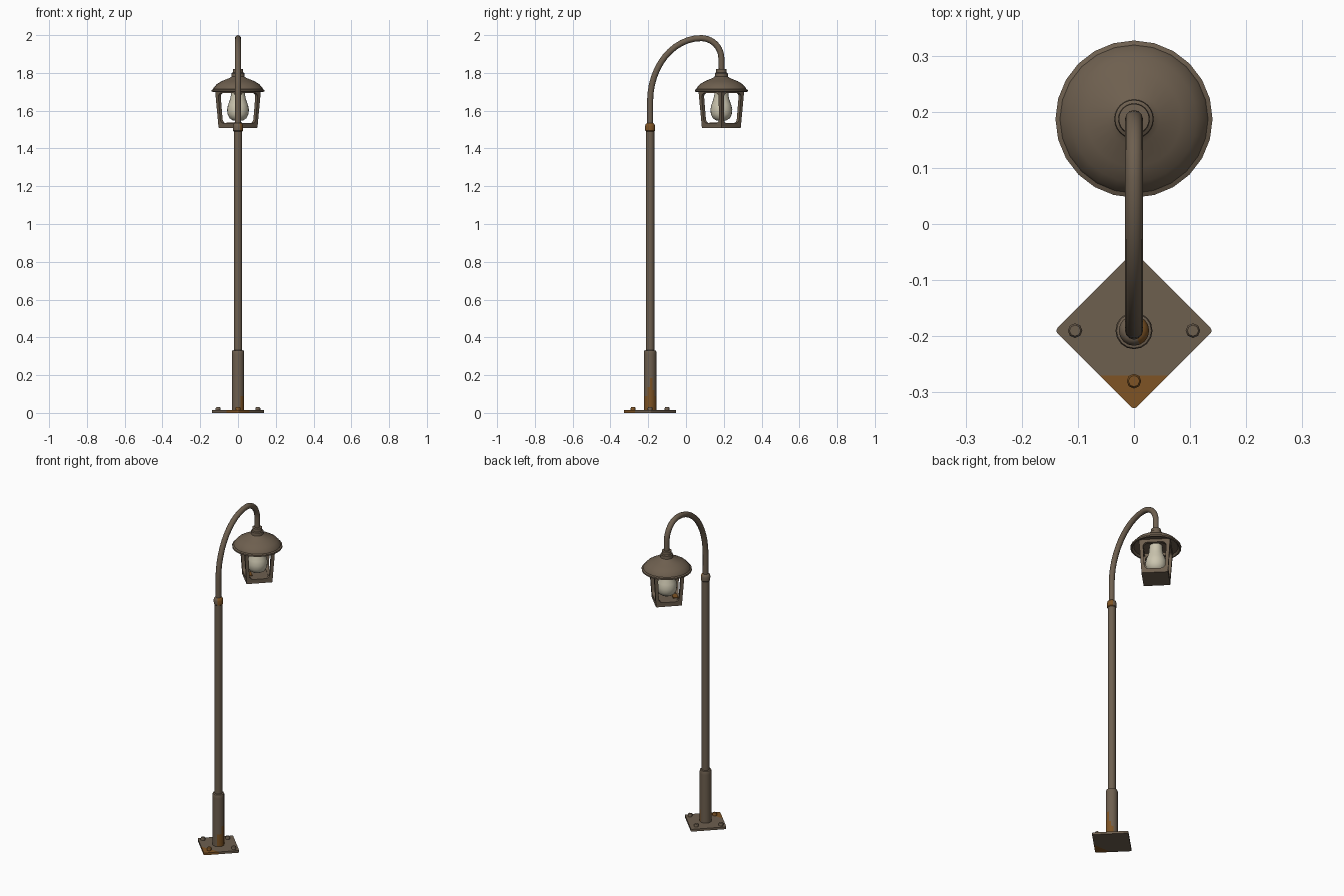
import bpy, bmesh, math
from mathutils import Matrix, Vector

if "Cube" in bpy.data.objects:
    bpy.data.objects.remove(bpy.data.objects["Cube"])


def mat(name, c):
    m = bpy.data.materials.new(name)
    m.diffuse_color = (*c, 1)
    m.use_nodes = True
    m.node_tree.nodes["Principled BSDF"].inputs["Base Color"].default_value = m.diffuse_color
    return m


BROWN = mat("brown_metal", (0.155, 0.115, 0.078))
RUST = mat("rust", (0.21, 0.088, 0.018))
CREAM = mat("cream_glass", (0.60, 0.56, 0.43))
PY, LY = -0.19, 0.187      # pole and lamp axis positions in y


def finish(bm, name, mats=(BROWN,), rule=None, smooth=40):
    bmesh.ops.recalc_face_normals(bm, faces=bm.faces)
    if rule:
        for f in bm.faces:
            f.material_index = 1 if rule(f.calc_center_median(), f.normal) else 0
    me = bpy.data.meshes.new(name)
    bm.to_mesh(me)
    bm.free()
    ob = bpy.data.objects.new(name, me)
    bpy.context.collection.objects.link(ob)
    for m in mats:
        me.materials.append(m)
    bpy.ops.object.select_all(action='DESELECT')
    ob.select_set(True)
    bpy.context.view_layer.objects.active = ob
    bpy.ops.object.shade_smooth_by_angle(angle=math.radians(smooth))
    return ob


def lathe(name, profile, y, n=16, x=0, **kw):
    bm = bmesh.new()
    rings = []
    for r, z in profile:
        rings.append([bm.verts.new((x + r * math.cos(2 * math.pi * i / n),
                                    y + r * math.sin(2 * math.pi * i / n), z)) for i in range(n)])
    for a, b in zip(rings, rings[1:]):
        for i in range(n):
            j = (i + 1) % n
            bm.faces.new((a[i], a[j], b[j], b[i]))
    bm.faces.new(rings[0])
    bm.faces.new(rings[-1])
    return finish(bm, name, **kw)


def diamond_plate(name, half, z0, z1, y, bevel, cut=None, **kw):
    # square plate turned 45 degrees, with softened corners
    bm = bmesh.new()
    bmesh.ops.create_cube(bm, size=1, matrix=Matrix.Translation((0, y, (z0 + z1) / 2))
                          @ Matrix.Rotation(math.pi / 4, 4, 'Z')
                          @ Matrix.Diagonal((2 * half, 2 * half, z1 - z0, 1)))
    edges = [e for e in bm.edges if abs(e.verts[0].co.z - e.verts[1].co.z) > 0.5 * (z1 - z0)]
    bmesh.ops.bevel(bm, geom=edges, offset=bevel, segments=3, profile=0.5, affect='EDGES')
    if cut:
        bmesh.ops.bisect_plane(bm, geom=bm.verts[:] + bm.edges[:] + bm.faces[:],
                               plane_co=(0, cut, 0), plane_no=(0, 1, 0))
    return finish(bm, name, **kw)


# base plate with rusty front corner, and four bolts
diamond_plate("base_plate", 0.1, 0.0, 0.014, PY, 0.008, cut=-0.27,
              mats=(BROWN, RUST), rule=lambda c, n: c.y < -0.27)
for k in range(4):
    a = k * math.pi / 2
    d = 0.105 if k % 2 == 0 else 0.09
    lathe("bolt_%d" % k, [(0.013, 0.01), (0.013, 0.026), (0.010, 0.03)],
          PY + d * math.sin(a), n=8, x=d * math.cos(a), mats=(RUST if k == 3 else BROWN,))

# lower sleeve, rust stain low on the right side
rows = [(0.033, 0.012 + 0.0156 * i) for i in range(21)]
lathe("base_sleeve", rows + [(0.031, 0.33), (0.022, 0.332)], PY, mats=(BROWN, RUST),
      rule=lambda c, n: n.x > 0.3 and c.z < 0.13 + 0.05 * math.sin(4 * n.y + 1))

# main pole and its collar
lathe("main_pole", [(0.022, 0.32), (0.022, 1.5)], PY)
lathe("pole_collar", [(0.02, 1.488), (0.026, 1.494), (0.027, 1.518), (0.023, 1.53), (0.015, 1.535)],
      PY, mats=(BROWN, RUST), rule=lambda c, n: n.x > 0.25)

# curved arm: long quarter ellipse up, tight quarter circle down
path = [(PY, 1.5), (PY, 1.58)]
top_y, top_z = 0.08, 1.984
for i in range(13):
    a = math.pi - i * math.pi / 24
    path.append((top_y + (top_y - PY) * math.cos(a), 1.65 + (top_z - 1.65) * math.sin(a)))
r = LY - top_y
for i in range(1, 11):
    a = math.pi / 2 - i * math.pi / 20
    path.append((top_y + r * math.cos(a), top_z - r + r * math.sin(a)))
path.append((LY, 1.80))
bm = bmesh.new()
rings = []
for i, (y, z) in enumerate(path):
    p, q = path[max(i - 1, 0)], path[min(i + 1, len(path) - 1)]
    t = Vector((0, q[0] - p[0], q[1] - p[1])).normalized()
    side = Vector((0, t.z, -t.y))
    rings.append([bm.verts.new(Vector((0.016 * math.cos(b), y, z)) + side * 0.016 * math.sin(b))
                  for b in [2 * math.pi * k / 12 for k in range(12)]])
for a, b in zip(rings, rings[1:]):
    for k in range(12):
        bm.faces.new((a[k], a[(k + 1) % 12], b[(k + 1) % 12], b[k]))
bm.faces.new(rings[0])
bm.faces.new(rings[-1])
finish(bm, "curved_arm")

# lamp roof with socket collar on top and recessed underside
lathe("lamp_roof", [(0.015, 1.822), (0.027, 1.82), (0.028, 1.802), (0.034, 1.798), (0.035, 1.78),
                    (0.045, 1.773), (0.085, 1.757), (0.112, 1.741), (0.129, 1.722), (0.132, 1.714),
                    (0.14, 1.71), (0.14, 1.701), (0.131, 1.699), (0.122, 1.71), (0.02, 1.714)],
      LY, n=24, smooth=35)

# lantern cage: four tapered side frames with rounded windows
Z0, Z1, T = 1.512, 1.712, 0.018


def half_width(z):
    return 0.073 + 0.013 * (z - Z0) / (Z1 - Z0)


def window_pair(n=5):
    # matching outer (square) and window (rounded) outline points as (side fraction, height)
    out, win = [], []
    for sx, top, a0 in ((1, 1, 0), (-1, 1, 90), (-1, 0, 180), (1, 0, 270)):
        zc = 1.694 - 0.022 if top else 1.534 + 0.022
        for k in range(n):
            a = math.radians(a0 + 90 * k / (n - 1))
            win.append((sx * 0.47 + 0.29 * math.cos(a), zc + 0.022 * math.sin(a)))
            if k == n // 2:
                out.append((sx, Z1 if top else Z0))
            else:
                vertical = (k < n // 2) == (a0 in (0, 180))
                out.append((sx, win[-1][1]) if vertical else (win[-1][0], Z1 if top else Z0))
    return out, win


outer, window = window_pair()
for side in range(4):
    bm = bmesh.new()
    rot = Matrix.Translation((0, LY, 0)) @ Matrix.Rotation(math.pi / 4 + side * math.pi / 2, 4, 'Z')
    loops = []
    for pts, depth in ((outer, 0), (window, 0), (window, T), (outer, T)):
        loop = []
        for s, z in pts:
            w = half_width(z)
            x = s * (w - depth if pts is outer else w)
            loop.append(bm.verts.new(rot @ Vector((x, -(w - depth), z))))
        loops.append(loop)
    n = len(outer)
    for li in range(4):
        a, b = loops[li], loops[(li + 1) % 4]
        for i in range(n):
            j = (i + 1) % n
            bm.faces.new((a[i], a[j], b[j], b[i]))
    finish(bm, "lantern_frame_%d" % side)

# lantern floor and a rust patch on its inner left edge
diamond_plate("lantern_floor", 0.0735, 1.508, 1.532, LY, 0.006)
bm = bmesh.new()
bmesh.ops.create_cube(bm, size=1, matrix=Matrix.Translation((-0.033, LY - 0.033, 1.5355))
                      @ Matrix.Rotation(math.pi / 4, 4, 'Z') @ Matrix.Diagonal((0.03, 0.05, 0.005, 1)))
finish(bm, "rust_patch", mats=(RUST,))

# light bulb
lathe("light_bulb", [(0.036, 1.714), (0.037, 1.685), (0.042, 1.66), (0.053, 1.63), (0.058, 1.605),
                     (0.055, 1.58), (0.045, 1.56), (0.028, 1.549), (0.008, 1.545)],
      LY, n=20, mats=(CREAM,), smooth=60)
